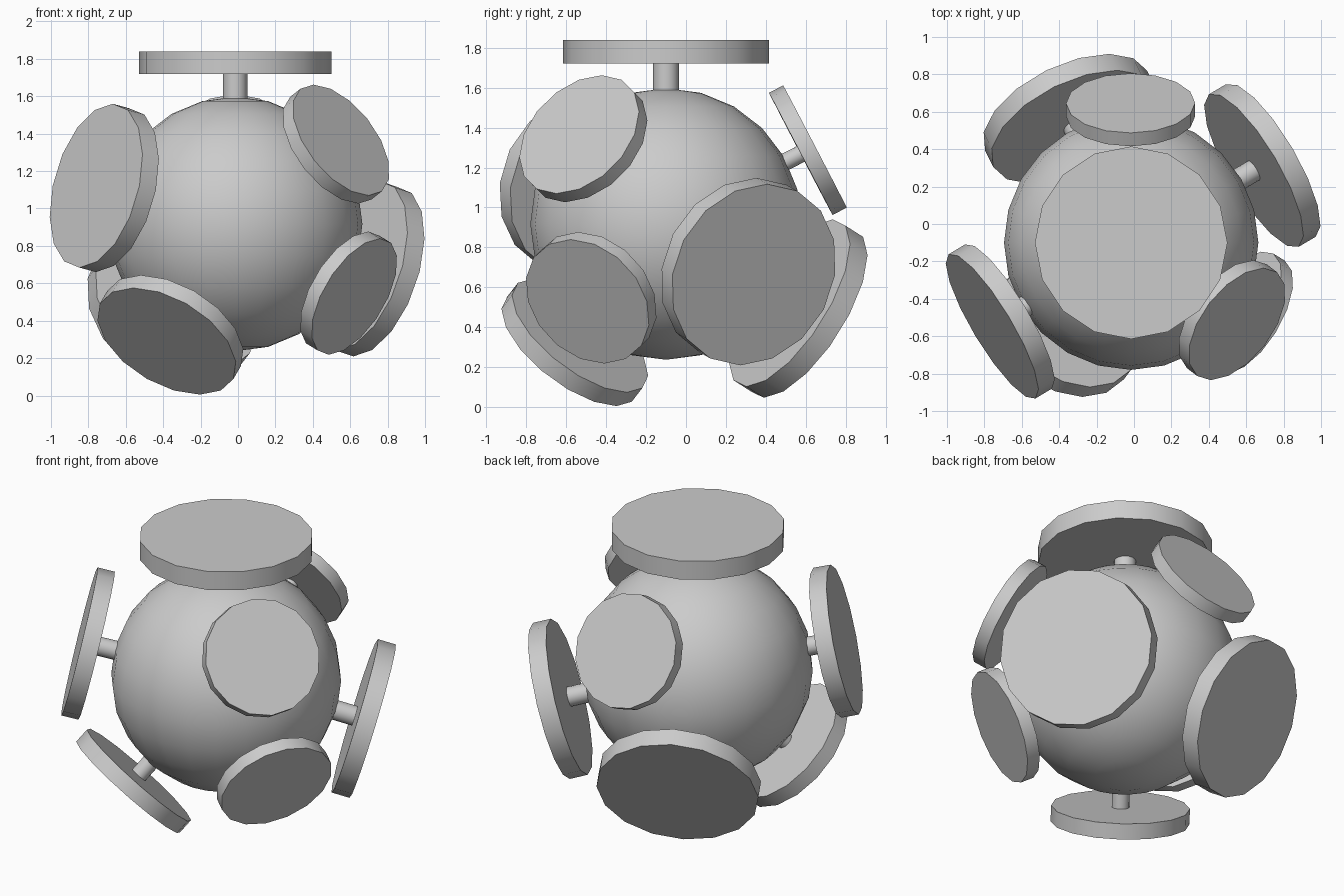
import bpy, math
from mathutils import Vector

if "Cube" in bpy.data.objects:
    bpy.data.objects.remove(bpy.data.objects["Cube"])

CENTRE = Vector((-0.015, -0.1, 0.917))
R = 0.68


def smooth(obj):
    bpy.context.view_layer.objects.active = obj
    obj.select_set(True)
    bpy.ops.object.shade_smooth_by_angle(angle=math.radians(35))
    obj.select_set(False)


def cylinder(name, radius, near, far, direction):
    # cylinder running outward from the core between two distances
    d = Vector(direction).normalized()
    rot = d.to_track_quat('Z', 'Y').to_euler()
    bpy.ops.mesh.primitive_cylinder_add(
        vertices=16, radius=radius, depth=far - near,
        location=CENTRE + d * (near + far) / 2, rotation=rot)
    obj = bpy.context.object
    obj.name = name
    smooth(obj)


# central ball
bpy.ops.mesh.primitive_uv_sphere_add(segments=24, ring_count=12, radius=R, location=CENTRE)
ball = bpy.context.object
ball.name = "core_ball"
smooth(ball)

# discs on short stems: outward direction, disc radius
knobs = {
    "top": ((0, 0, 1), 0.515),
    "left_upper": ((-0.69, -0.415, 0.19), 0.45),
    "right_upper": ((0.54, -0.415, 0.428), 0.35),
    "right_lower": ((0.607, -0.375, -0.37), 0.35),
    "front_lower": ((-0.345, -0.455, -0.59), 0.41),
    "right_back": ((0.705, 0.415, -0.24), 0.473),
    "back_upper": ((-0.003, 0.715, 0.372), 0.345),
    "back_lower": ((-0.335, 0.68, -0.435), 0.483),
}
for name, (direction, radius) in knobs.items():
    s = radius / 0.515
    mid = 0.675 + 0.188 * s
    half = 0.06 * s
    cylinder(name + "_disc", radius, mid - half, mid + half, direction)
    cylinder(name + "_stem", 0.065 * s, 0.6, mid - half, direction)
